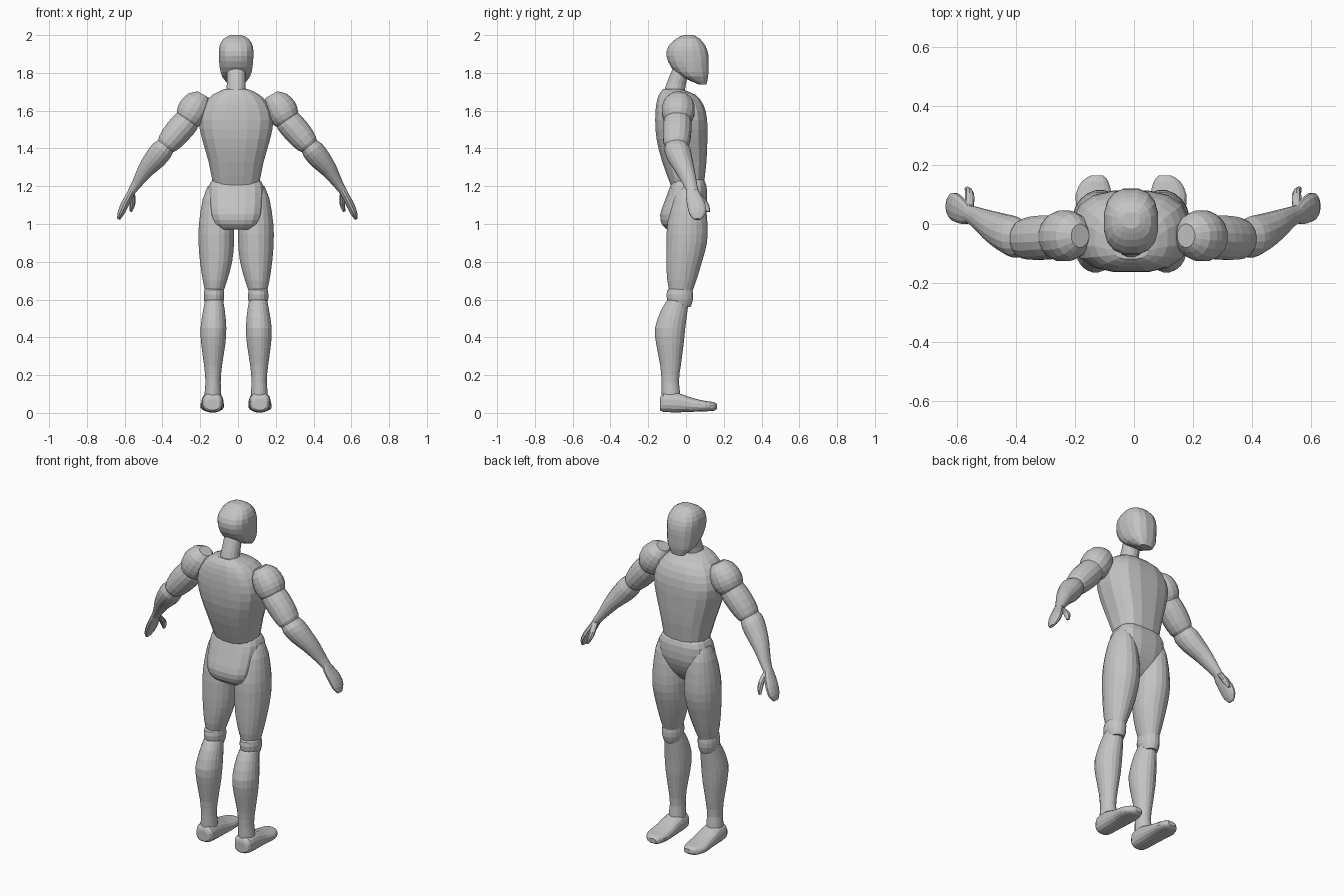
import bpy, bmesh, math
from mathutils import Vector

grey = bpy.data.materials.new("mannequin grey")
grey.diffuse_color = (0.55, 0.55, 0.55, 1)
X, Y, Z = Vector((1, 0, 0)), Vector((0, 1, 0)), Vector((0, 0, 1))


def refine(rows):
    """Add a smooth (Catmull-Rom) midpoint between neighbouring rings."""
    out = []
    for i in range(len(rows) - 1):
        a, b = rows[i], rows[i + 1]
        p, q = rows[max(i - 1, 0)], rows[min(i + 2, len(rows) - 1)]
        out += [a, tuple((9 * (s + t) - u - v) / 16 for s, t, u, v in zip(a, b, p, q))]
    return out + [rows[-1]]


def loft(name, rows, u, v, sides=16, power=2.0, mirror=False, cx=-0.01, detail=True):
    """Loft superellipse rings; row = (x, y, z, radius along u, radius along v)."""
    bm = bmesh.new()
    rings = []
    for x, y, z, a, b in (refine(rows) if detail else rows):
        ring = []
        for k in range(sides):
            t = 2 * math.pi * (k + 0.5) / sides
            c, s = math.cos(t), math.sin(t)
            c = math.copysign(abs(c) ** (2 / power), c)
            s = math.copysign(abs(s) ** (2 / power), s)
            ring.append(bm.verts.new(Vector((x, y, z)) + u * a * c + v * b * s))
        rings.append(ring)
    for r, q in zip(rings, rings[1:]):
        for k in range(sides):
            j = (k + 1) % sides
            bm.faces.new((r[k], r[j], q[j], q[k]))
    bm.faces.new(rings[0])
    bm.faces.new(rings[-1])
    bmesh.ops.recalc_face_normals(bm, faces=bm.faces)
    me = bpy.data.meshes.new(name)
    bm.to_mesh(me)
    bm.free()
    me.materials.append(grey)
    ob = bpy.data.objects.new(name, me)
    bpy.context.collection.objects.link(ob)
    ob.location.x = cx
    if mirror:
        m = ob.modifiers.new("mirror", 'MIRROR')
        m.use_mirror_merge = False
    return ob


def upright(name, rows, cx=0.0, **kw):
    """Vertical part; row = (z, y back, y front, half width[, x])."""
    rows = [(r[4] if len(r) > 4 else 0, (r[1] + r[2]) / 2, r[0], r[3], (r[2] - r[1]) / 2)
            for r in rows]
    return loft(name, rows, X, Y, **kw)


def limb(name, rows, **kw):
    """Arm part along a sloping path."""
    d = Vector(rows[-1][:3]) - Vector(rows[0][:3])
    u = Y.cross(d).normalized()
    return loft(name, rows, u, Y, mirror=True, cx=-0.003, **kw)


# Head and neck
upright("head", [(1.738, .07, .108, .04), (1.78, -.025, .118, .075), (1.83, -.08, .121, .088),
                 (1.89, -.105, .121, .093), (1.94, -.095, .106, .09), (1.98, -.055, .075, .068),
                 (2.0, -.015, .04, .03)], power=2.5)
upright("neck", [(1.66, -.13, -.01, .06), (1.74, -.105, .0, .05), (1.85, -.06, .03, .05)])

# Torso and pelvis
upright("torso", [(1.715, -.12, -.03, .06), (1.685, -.145, .05, .125), (1.63, -.16, .095, .175),
                  (1.55, -.165, .114, .2), (1.45, -.158, .115, .183), (1.33, -.128, .11, .148),
                  (1.2, -.08, .095, .122)], power=2.7)
upright("pelvis", [(1.235, -.07, .095, .125), (1.2, -.085, .11, .147), (1.12, -.115, .112, .147),
                   (1.05, -.138, .09, .14), (1.0, -.13, .06, .12), (.97, -.1, .03, .09)], power=3)

# Legs
upright("thigh", [(1.2, -.03, .07, .035, .115), (1.13, -.07, .1, .07, .108),
                  (1.0, -.1, .115, .093, .105), (.9, -.105, .112, .095, .105),
                  (.8, -.105, .086, .086, .106), (.7, -.1, .055, .065, .112),
                  (.63, -.085, .03, .045, .116)], mirror=True, sides=20)
upright("knee", [(.67, -.07, .02, .035, .117), (.65, -.1, .036, .052, .117),
                 (.6, -.102, .038, .054, .117), (.56, -.07, .025, .04, .117)], mirror=True)
upright("shin", [(.61, -.09, .015, .045, .117), (.55, -.13, .01, .057, .117),
                 (.45, -.165, -.003, .069, .12), (.36, -.158, -.012, .064, .121),
                 (.25, -.137, -.027, .048, .122), (.16, -.13, -.037, .041, .122),
                 (.04, -.13, -.02, .05, .124)], mirror=True, sides=20)
loft("foot", [(.125, -.138, .045, .035, .03), (.125, -.12, .055, .052, .05),
              (.125, -.05, .055, .058, .053), (.125, .03, .043, .06, .038),
              (.127, .1, .036, .062, .028), (.122, .145, .034, .045, .024),
              (.115, .164, .034, .022, .013)], X, Z, power=2.6, mirror=True)

# Arms
limb("shoulder", [(.18, -.04, 1.685, .035, .04), (.202, -.04, 1.655, .07, .075),
                  (.232, -.04, 1.605, .085, .088), (.257, -.042, 1.56, .075, .08),
                  (.275, -.043, 1.52, .045, .05)])
limb("upper_arm", [(.235, -.045, 1.585, .05, .05), (.267, -.045, 1.545, .07, .073),
                   (.32, -.047, 1.485, .072, .076), (.37, -.05, 1.425, .06, .068),
                   (.4, -.05, 1.39, .03, .04)])
limb("forearm", [(.37, -.05, 1.425, .045, .055), (.4, -.045, 1.39, .06, .07),
                 (.44, -.03, 1.34, .058, .065), (.49, -.005, 1.28, .043, .052),
                 (.535, .022, 1.21, .027, .037), (.562, .035, 1.17, .021, .03)])

# Hands
limb("palm", [(.555, .032, 1.185, .02, .028), (.572, .04, 1.15, .02, .042),
              (.598, .055, 1.1, .022, .05), (.618, .06, 1.055, .018, .044),
              (.63, .06, 1.025, .008, .02)], sides=12)
limb("thumb", [(.557, .05, 1.17, .014, .016), (.555, .085, 1.13, .017, .02),
               (.557, .105, 1.095, .014, .019), (.565, .118, 1.065, .007, .009)], sides=10)
